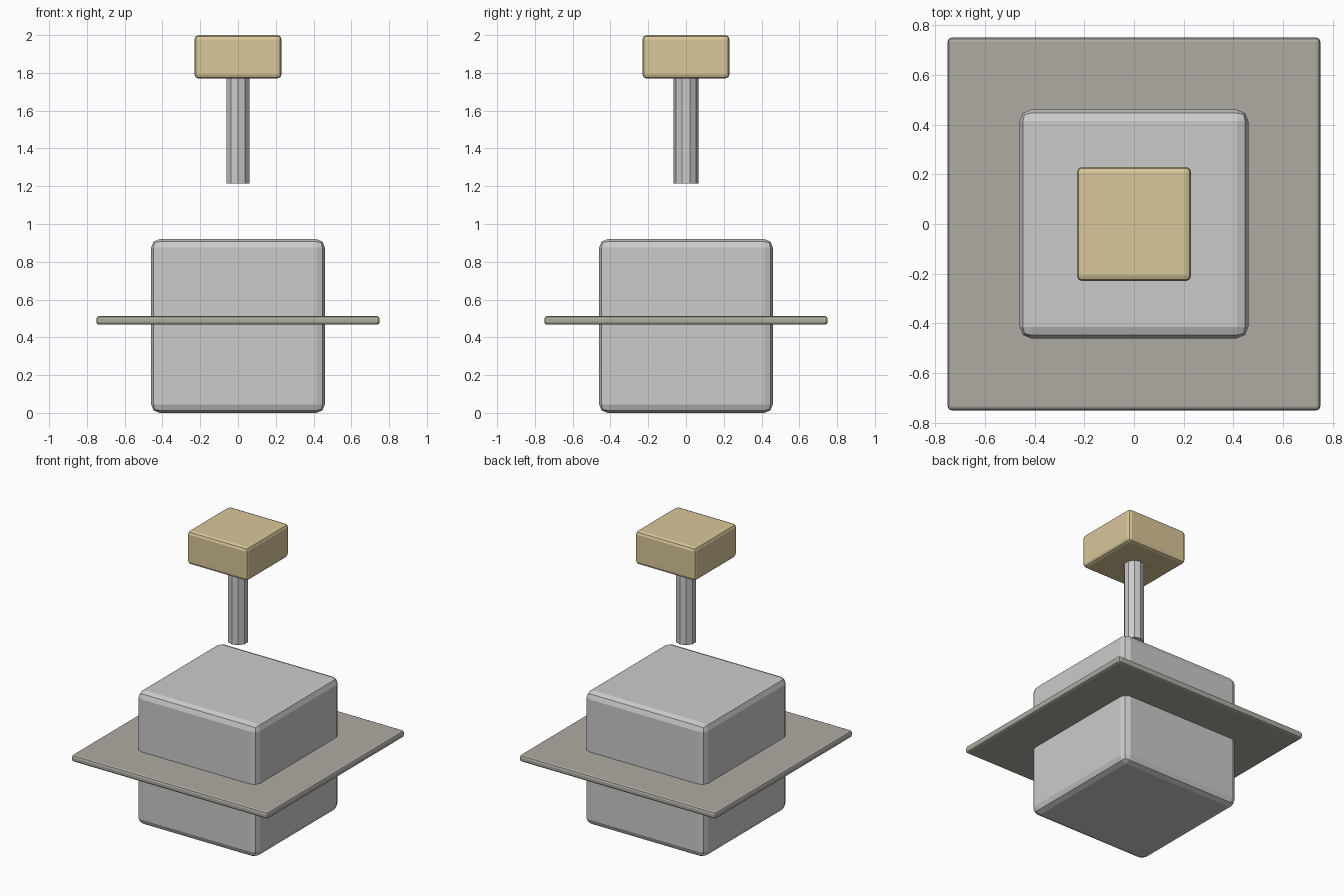
import bpy

if "Cube" in bpy.data.objects:
    bpy.data.objects.remove(bpy.data.objects["Cube"])


def material(name, color):
    mat = bpy.data.materials.new(name)
    mat.diffuse_color = (*color, 1)
    mat.use_nodes = True
    mat.node_tree.nodes["Principled BSDF"].inputs["Base Color"].default_value = mat.diffuse_color
    return mat


def box(name, width, z0, z1, bevel, mat=None):
    """Square block with a two-segment rounded edge."""
    bpy.ops.mesh.primitive_cube_add(size=1, location=(0, 0, (z0 + z1) / 2))
    obj = bpy.context.object
    obj.name = name
    obj.scale = (width, width, z1 - z0)
    bpy.ops.object.transform_apply(location=False, rotation=False, scale=True)
    mod = obj.modifiers.new("edge_rounding", "BEVEL")
    mod.width = bevel
    mod.segments = 2
    if mat:
        obj.data.materials.append(mat)
    return obj


tan = material("tan", (0.69, 0.57, 0.32))
warm_grey = material("warm_grey", (0.43, 0.41, 0.37))

# Main block and the thin plate passing through it
box("body_block", 0.92, 0.0, 0.92, 0.045)
box("middle_plate", 1.5, 0.467, 0.513, 0.015, warm_grey)

# Floating ten-sided rod with its cap block
z0, z1 = 1.215, 1.78
bpy.ops.mesh.primitive_cylinder_add(vertices=10, radius=0.065, depth=z1 - z0,
                                    location=(0, 0, (z0 + z1) / 2))
bpy.context.object.name = "rod"
box("cap_block", 0.46, 1.77, 2.0, 0.022, tan)
